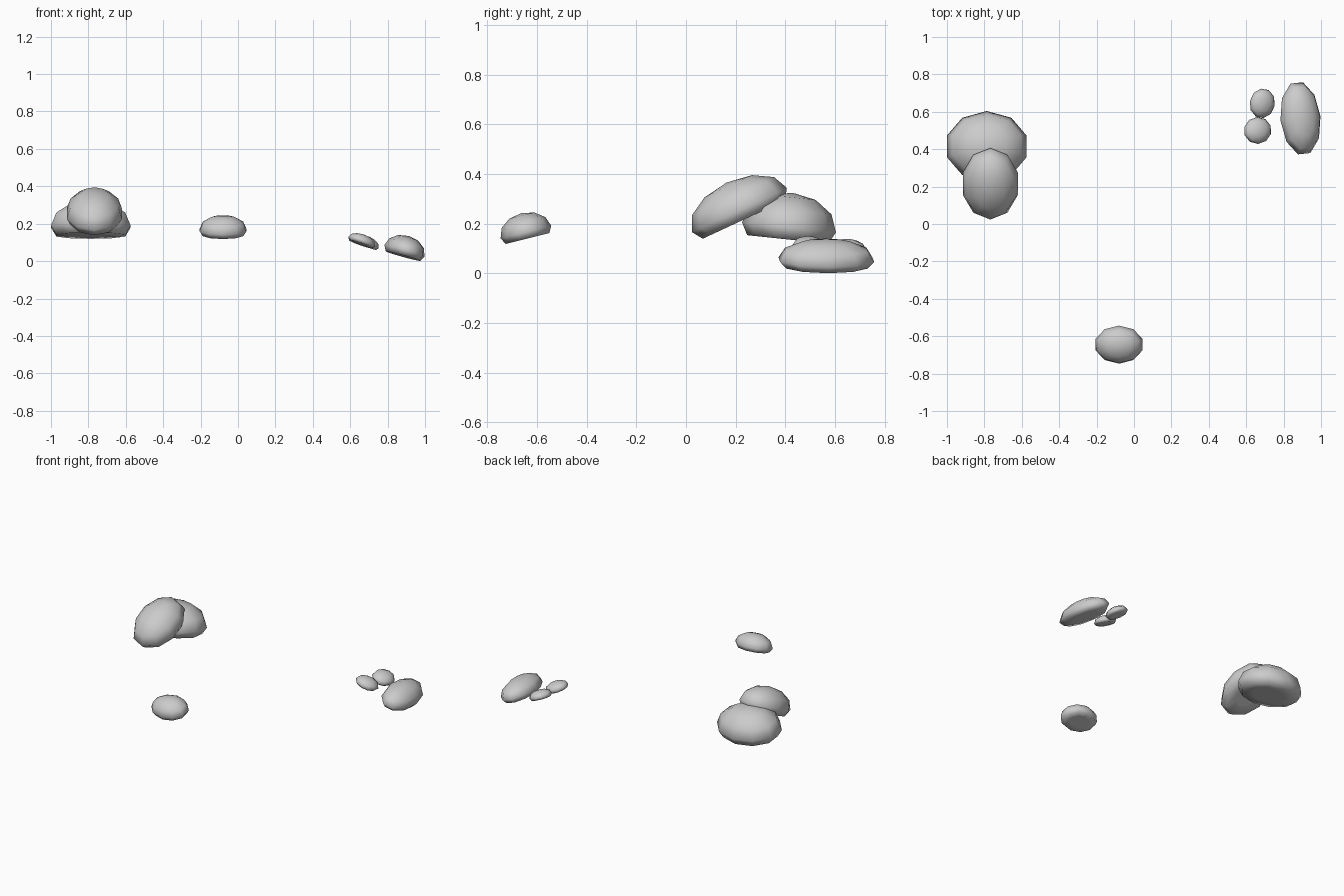
import bpy, bmesh
from math import radians
from mathutils import Matrix, Vector, Euler

if "Cube" in bpy.data.objects:
    bpy.data.objects.remove(bpy.data.objects["Cube"])

FLAT = -0.35  # underside level, as a fraction of the cap's height


def cap(name, centre, radii, tilt, turn=0):
    """Domed cap with a flat underside, tipped up at its local +y rim."""
    bm = bmesh.new()
    bmesh.ops.create_uvsphere(bm, u_segments=10, v_segments=6, radius=1)
    for v in bm.verts:
        v.co.z = max(v.co.z, FLAT)
    rot = Euler((radians(tilt), 0, radians(turn))).to_matrix().to_4x4()
    scale = Matrix.Diagonal(Vector((*radii, 1)))
    bm.transform(Matrix.Translation(centre) @ rot @ scale)
    for f in bm.faces:
        f.smooth = True
    me = bpy.data.meshes.new(name)
    bm.to_mesh(me)
    bm.free()
    ob = bpy.data.objects.new(name, me)
    bpy.context.collection.objects.link(ob)
    return ob


# overlapping pair of large caps on the left
cap("large_back_cap", (-0.787, 0.415, 0.185), (0.2235, 0.19, 0.14), -6)
cap("large_front_cap", (-0.768, 0.215, 0.255), (0.155, 0.211, 0.122), 25)

# single cap at the front
cap("front_cap", (-0.08, -0.645, 0.1665), (0.131, 0.105, 0.078), 14)

# cluster on the right: one long cap and two small ones
cap("right_long_cap", (0.89, 0.565, 0.055), (0.2, 0.112, 0.083), 16, 96)
cap("right_small_cap_front", (0.661, 0.5, 0.104), (0.072, 0.079, 0.04), 20, 110)
cap("right_small_cap_back", (0.686, 0.645, 0.094), (0.08, 0.072, 0.04), 20, 80)
